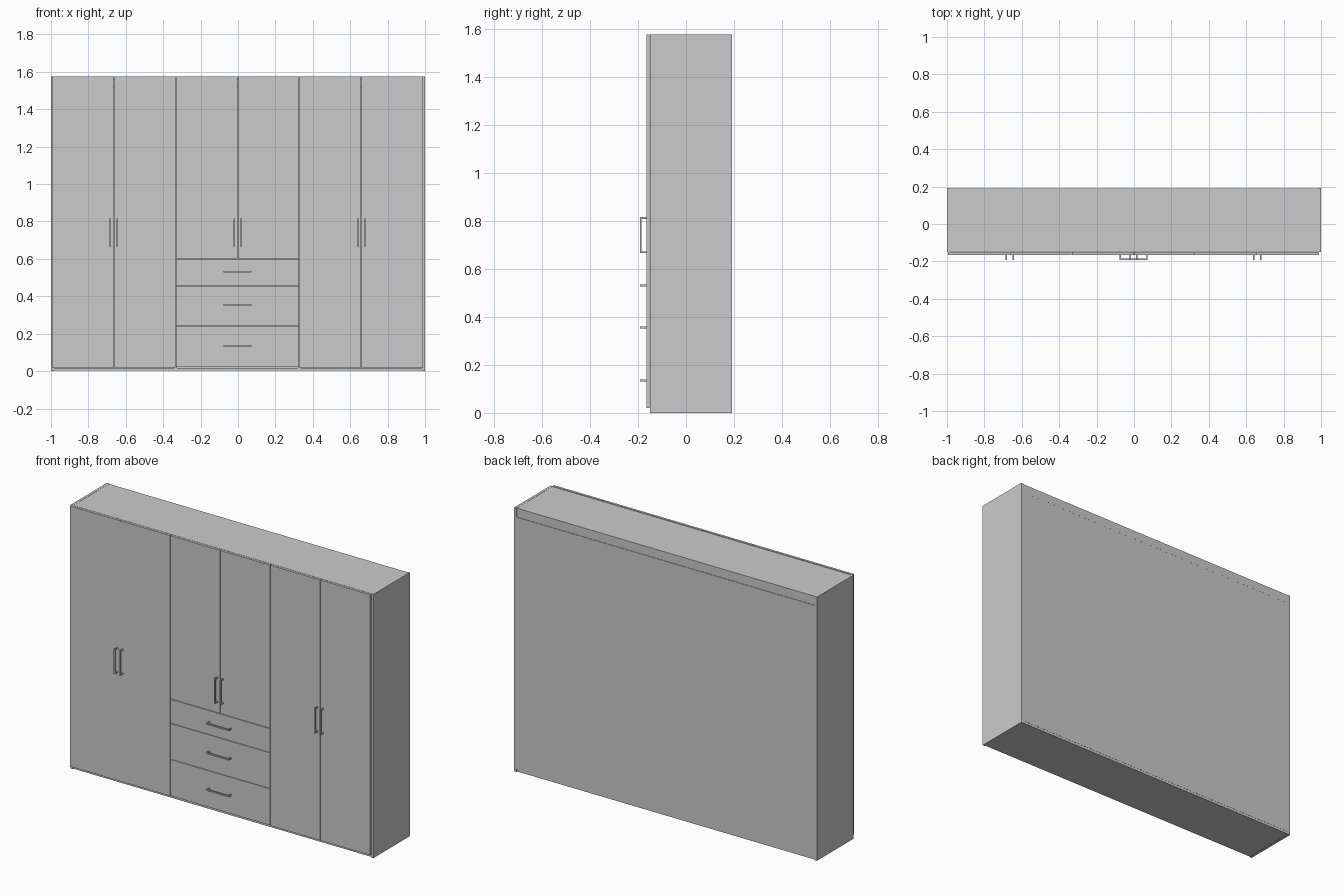
import bpy

if "Cube" in bpy.data.objects:
    bpy.data.objects.remove(bpy.data.objects["Cube"])

grey = bpy.data.materials.new("light grey")
grey.diffuse_color = (0.6, 0.6, 0.6, 1)
grey.use_nodes = True
grey.node_tree.nodes["Principled BSDF"].inputs["Base Color"].default_value = grey.diffuse_color


def boxes(name, spans):
    """One object made of boxes, each given as (x0, x1, y0, y1, z0, z1)."""
    verts, faces = [], []
    for x0, x1, y0, y1, z0, z1 in spans:
        n = len(verts)
        verts += [(x, y, z) for z in (z0, z1) for y in (y0, y1) for x in (x0, x1)]
        for f in ((0, 2, 3, 1), (4, 5, 7, 6), (0, 1, 5, 4),
                  (2, 6, 7, 3), (0, 4, 6, 2), (1, 3, 7, 5)):
            faces.append([n + i for i in f])
    mesh = bpy.data.meshes.new(name)
    mesh.from_pydata(verts, [], faces)
    mesh.materials.append(grey)
    ob = bpy.data.objects.new(name, mesh)
    bpy.context.collection.objects.link(ob)
    return ob


FRONT, BACK, TOP, T = -0.15, 0.1925, 1.575, 0.015
DOOR_Y = -0.165          # outer face of doors
HANDLE_Y = -0.1925       # outer face of handles
IN = 1 - T               # inner face of side panels

# carcass
boxes("left_side", [(-1, -IN, FRONT, BACK, 0, TOP)])
boxes("right_side", [(IN, 1, FRONT, BACK, 0, TOP)])
boxes("top_panel", [(-IN, IN, FRONT + 0.003, BACK - 0.003, TOP - T - 0.001, TOP - 0.001)])
boxes("bottom_panel", [(-IN, IN, FRONT + 0.003, BACK - 0.003, 0.002, 0.002 + T)])
boxes("back_panel", [(-IN, IN, BACK - 0.007, BACK - 0.002, 0.017, 1.52)])
boxes("back_top_rail", [(-IN, IN, BACK - 0.016, BACK - 0.003, 1.521, TOP - T - 0.001)])

# interior dividers and the shelf above the drawers
for i, x in enumerate((-0.333, 0.328)):
    boxes(f"divider_{i}", [(x - T / 2, x + T / 2, FRONT + 0.003, BACK - 0.02, 0.017, TOP - T - 0.001)])
boxes("middle_shelf", [(-0.325, 0.32, FRONT + 0.003, BACK - 0.02, 0.593, 0.607)])

# doors and drawer fronts, six equal columns
X0, W, G = -0.995, 1.985 / 6, 0.0015
edge = [X0 + W * i for i in range(7)]
for i in range(6):
    z0 = 0.6 + G if i in (2, 3) else 0.02
    boxes(f"door_{i}", [(edge[i] + G, edge[i + 1] - G, DOOR_Y, FRONT - 0.001, z0, TOP)])
levels = (0.02, 0.24, 0.455, 0.6)
for i in range(3):
    boxes(f"drawer_front_{i}", [(edge[2] + G, edge[4] - G, DOOR_Y, FRONT - 0.001,
                                 levels[i] + G, levels[i + 1] - G)])

# bow handles: a bar on two legs
R, B = 0.004, 0.007
for i in (1, 3, 5):
    for s in (-1, 1):
        x = edge[i] + s * 0.018
        z0, z1 = 0.665, 0.815
        boxes(f"door_handle_{i}_{s}", [
            (x - R, x + R, HANDLE_Y, HANDLE_Y + B, z0, z1),
            (x - R, x + R, HANDLE_Y + B, DOOR_Y, z0, z0 + B),
            (x - R, x + R, HANDLE_Y + B, DOOR_Y, z1 - B, z1)])
for i, z in enumerate((0.135, 0.355, 0.53)):
    x0, x1 = edge[3] - 0.075, edge[3] + 0.075
    boxes(f"drawer_handle_{i}", [
        (x0, x1, HANDLE_Y, HANDLE_Y + B, z - R, z + R),
        (x0, x0 + B, HANDLE_Y + B, DOOR_Y, z - R, z + R),
        (x1 - B, x1, HANDLE_Y + B, DOOR_Y, z - R, z + R)])
